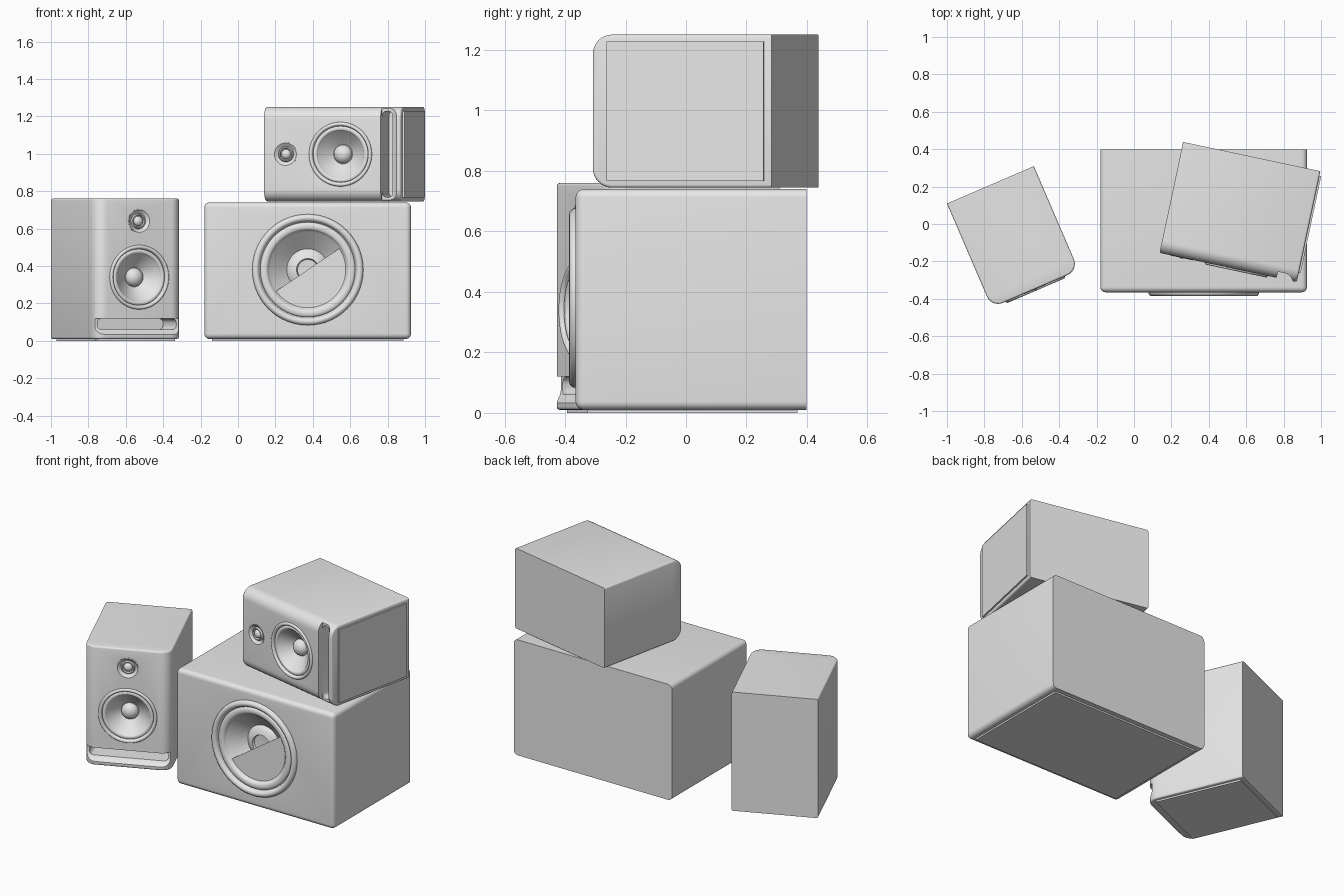
import bpy, bmesh
from math import sin, cos, pi, radians
from mathutils import Matrix, Vector

if "Cube" in bpy.data.objects:
    bpy.data.objects.remove(bpy.data.objects["Cube"])

grey = bpy.data.materials.new("plain grey")
grey.use_nodes = True
grey.diffuse_color = (0.8, 0.8, 0.8, 1)
grey.node_tree.nodes["Principled BSDF"].inputs["Base Color"].default_value = (0.8, 0.8, 0.8, 1)


def finish(bm, name, matrix=Matrix()):
    """Turn a bmesh into a placed object with sharp-edged smooth shading."""
    bmesh.ops.recalc_face_normals(bm, faces=bm.faces)
    mesh = bpy.data.meshes.new(name)
    bm.to_mesh(mesh)
    bm.free()
    mesh.materials.append(grey)
    mesh.shade_smooth()
    mesh.set_sharp_from_angle(angle=radians(32))
    obj = bpy.data.objects.new(name, mesh)
    bpy.context.scene.collection.objects.link(obj)
    obj.matrix_world = matrix
    return obj


def box(x, y, z):
    """Box from three (min, max) ranges."""
    bm = bmesh.new()
    bmesh.ops.create_cube(bm, size=1)
    for v in bm.verts:
        v.co = [(a + b) / 2 + c * (b - a) for (a, b), c in zip((x, y, z), v.co)]
    return bm


def bevel(bm, test, radius, segments):
    """Round every edge whose two end points pass the test."""
    edges = [e for e in bm.edges if test(e.verts[0].co, e.verts[1].co)]
    bmesh.ops.bevel(bm, geom=edges, offset=radius, segments=segments, profile=0.5,
                    affect='EDGES', clamp_overlap=True)


def prism(points, direction):
    """Extrude a closed outline along a vector."""
    bm = bmesh.new()
    face = bm.faces.new([bm.verts.new(p) for p in points])
    new = bmesh.ops.extrude_face_region(bm, geom=[face])["geom"]
    bmesh.ops.translate(bm, vec=direction,
                        verts=[v for v in new if isinstance(v, bmesh.types.BMVert)])
    return bm


def lathe(profile, x, front, z, steps=64):
    """Revolve (radius, depth) points about an axis running into the front."""
    bm = bmesh.new()
    verts = [bm.verts.new((x + r, front + d, z)) for r, d in profile]
    edges = [bm.edges.new(pair) for pair in zip(verts, verts[1:])]
    bmesh.ops.spin(bm, geom=verts + edges, cent=(x, front, z), axis=(0, 1, 0),
                   angle=2 * pi, steps=steps, use_duplicate=False)
    bmesh.ops.remove_doubles(bm, verts=bm.verts, dist=0.0001)
    return bm


def arc(r0, r1, height, base=0.0, n=8):
    """Half-round bead between two radii, standing proud of the base depth."""
    mid, half = (r0 + r1) / 2, (r0 - r1) / 2
    return [(mid + half * cos(pi * i / n), base - height * sin(pi * i / n)) for i in range(n + 1)]


def dome(r, height, base, n=8):
    return [(r * cos(pi / 2 * i / n), base - height * sin(pi / 2 * i / n)) for i in range(n + 1)]


def cut(obj, cutters):
    """Subtract the cutters and bake the result."""
    for c in cutters:
        c.hide_render = True
        mod = obj.modifiers.new("cut", 'BOOLEAN')
        mod.operation, mod.solver, mod.object = 'DIFFERENCE', 'EXACT', c
    bpy.context.view_layer.update()
    mesh = bpy.data.meshes.new_from_object(obj.evaluated_get(bpy.context.evaluated_depsgraph_get()))
    obj.modifiers.clear()
    obj.data = mesh
    mesh.set_sharp_from_angle(angle=radians(32))
    for c in cutters:
        bpy.data.objects.remove(c)


def disc_hole(x, front, z, radius, depth, matrix=Matrix()):
    profile = [(0, -0.1), (radius, -0.1), (radius, depth), (0, depth)]
    return finish(lathe(profile, x, front, z), "hole_cutter", matrix)


# Bookshelf speaker, built upright then placed
HALF, DEEP, TALL = 0.253, 0.303, 0.76


def speaker(label, matrix):
    # cabinet with large front corners and finely eased ends
    bm = box((-HALF, HALF), (-DEEP, DEEP), (0.01, TALL))
    bevel(bm, lambda a, b: max(a.y, b.y) < 0 and abs(a.z - b.z) > 0.1, 0.065, 8)
    bevel(bm, lambda a, b: abs(a.z - b.z) < 0.001 and min(a.y, b.y) < DEEP - 0.01, 0.01, 3)
    cabinet = finish(bm, label + "_cabinet", matrix)

    # slot port: full width scoop and a rounded tunnel behind it
    front = -DEEP
    outline = [(-0.1, 0.12), (0.033, 0.12), (0.033, 0.075), (0.029, 0.06), (0.02, 0.048),
               (0.01, 0.038), (0, 0.033), (-0.1, 0.03)]
    scoop = prism([(-0.4, front + d, z) for d, z in outline], (0.8, 0, 0))
    tunnel = box((-0.23, 0.23), (front - 0.05, front + 0.21), (0.06, 0.1185))
    bevel(tunnel, lambda a, b: abs(a.y - b.y) > 0.1, 0.024, 6)
    cut(cabinet, [finish(scoop, "scoop_cutter", matrix), finish(tunnel, "tunnel_cutter", matrix),
                  disc_hole(0, front, 0.34, 0.165, 0.1, matrix),
                  disc_hole(0, front, 0.64, 0.06, 0.04, matrix)])

    # woofer: rim, surround, cone and dust cap
    woofer = [(0, 0.11), (0.16, 0.11), (0.16, 0.005), (0.172, 0.005)]
    woofer += arc(0.172, 0.152, 0.01) + arc(0.15, 0.128, 0.006, 0.006)
    woofer += [(0.124, 0.012), (0.052, 0.07)] + dome(0.05, 0.042, 0.07)
    finish(lathe(woofer, 0, front, 0.34), label + "_woofer", matrix)

    # tweeter: shallow waveguide and dome
    tweeter = [(0, 0.045), (0.058, 0.045), (0.058, 0.002), (0.064, 0.002), (0.064, -0.002),
               (0.06, -0.002), (0.042, 0.012), (0.037, 0.004), (0.032, 0.004), (0.029, 0.015)]
    finish(lathe(tweeter + dome(0.026, 0.02, 0.015), 0, front, 0.64, 48), label + "_tweeter", matrix)

    # thin foot pad under the cabinet
    pad = box((-HALF + 0.022, HALF - 0.022), (-DEEP + 0.05, DEEP - 0.025), (0, 0.012))
    finish(pad, label + "_foot_pad", matrix)


speaker("upright_speaker",
        Matrix.Translation((-0.648, -0.069, 0)) @ Matrix.Rotation(radians(23.3), 4, 'Z'))
speaker("lying_speaker",
        Matrix.Translation((0.943, -0.016, 0.9975)) @ Matrix.Rotation(radians(-12), 4, 'Z')
        @ Matrix.Rotation(radians(-90), 4, 'Y'))

# Subwoofer cabinet, rounded everywhere except round the back
FRONT, BACK = -0.365, 0.398
CX, CZ = 0.373, 0.38
bm = box((-0.18, 0.925), (FRONT, BACK), (0.01, 0.74))
bevel(bm, lambda a, b: min(a.y, b.y) < 0, 0.028, 6)
sub = finish(bm, "subwoofer_cabinet")
cut(sub, [disc_hole(CX, FRONT, CZ, 0.285, 0.12)])
finish(box((-0.14, 0.885), (FRONT + 0.04, BACK - 0.03), (0, 0.012)), "subwoofer_foot_pad")

# Subwoofer driver: two beads, cone and ringed cap
driver = [(0, 0.13), (0.28, 0.13), (0.28, 0.005), (0.297, 0.005)]
driver += arc(0.297, 0.258, 0.021) + arc(0.254, 0.212, 0.012, 0.004)
driver += [(0.203, 0.012), (0.112, 0.09), (0.108, 0.085), (0.085, 0.07), (0.06, 0.063), (0.055, 0.075), (0, 0.08)]
finish(lathe(driver, CX, FRONT, CZ, 80), "subwoofer_driver")

# Flat half disc over the lower half of the cone
tilt = radians(34)
rim = [(CX + 0.204 * cos(tilt - pi * i / 40), FRONT + 0.012, CZ + 0.204 * sin(tilt - pi * i / 40))
       for i in range(41)]
finish(prism(rim, Vector((0, 0.006, 0))), "cone_half_cover")
